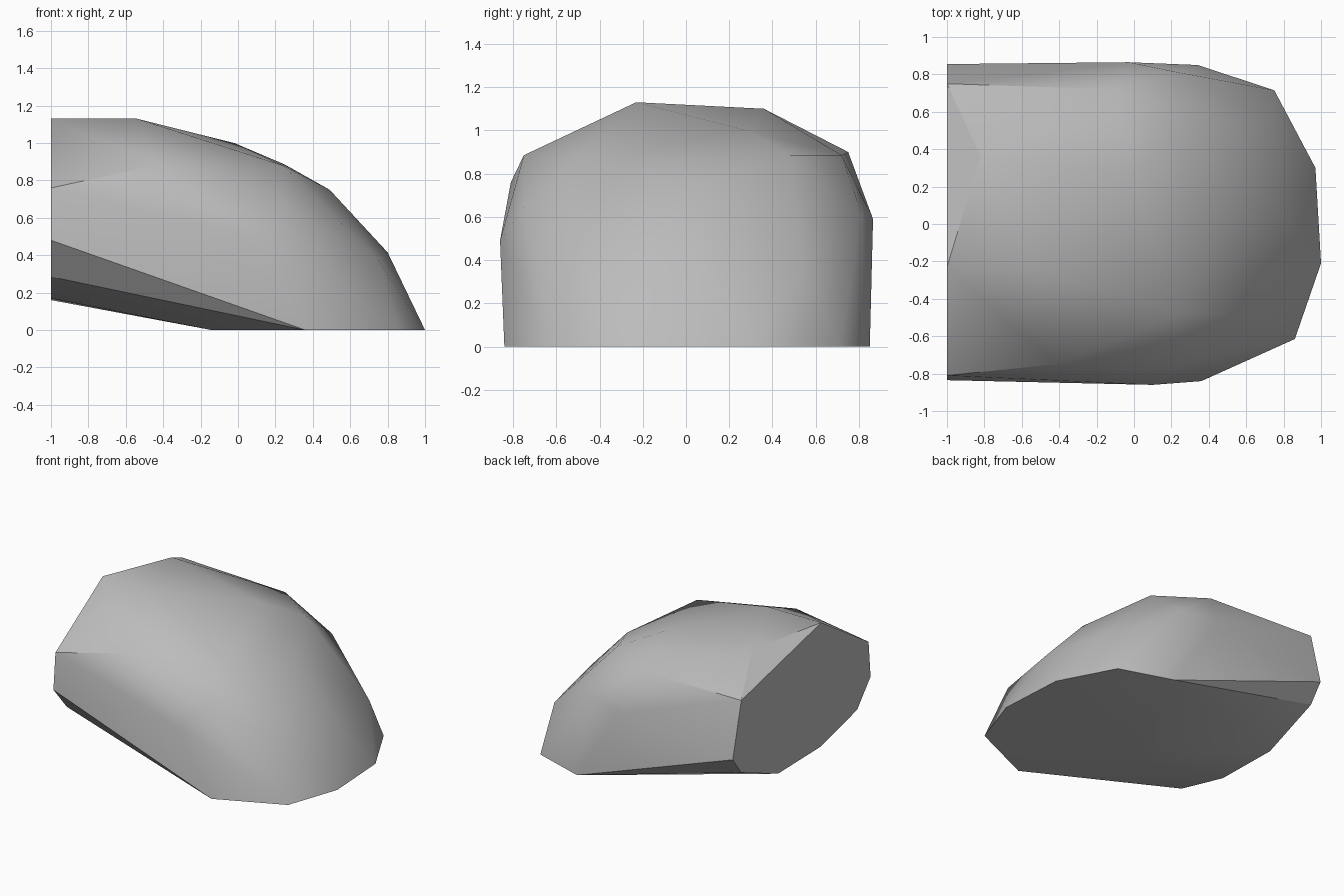
import bpy
import bmesh
import math

cube = bpy.data.objects.get("Cube")
if cube:
    bpy.data.objects.remove(cube, do_unlink=True)

stone = bpy.data.materials.new("stone grey")
stone.use_nodes = True
grey = (0.5, 0.5, 0.5, 1)
stone.diffuse_color = grey
stone.node_tree.nodes["Principled BSDF"].inputs["Base Color"].default_value = grey

# Flat cut end, as (y, z) corners
cut_x = -1
cut_end = [(-.23, 1.13), (-.81, .76), (-.835, .48), (-.67, .285), (-.22, .17),
           (.3, .16), (.75, .34), (.855, .48), (.75, .9)]
# Footprint on the ground, as (x, y) corners
footprint = [(.36, -.84), (.86, -.615), (1, -.21), (.97, .3), (.75, .715),
             (.34, .85), (-.14, -.2), (-.14, .3)]
# Corners of the rounded body
body = [(-.54, -.23, 1.13), (-.82, .36, 1.1), (-.02, .28, 1),
        (-.42, -.75, .885), (.24, -.48, .88), (.25, -.75, .645), (.1, -.86, .49),
        (.75, -.49, .375), (.49, .02, .75), (.8, .02, .415), (.75, .54, .34),
        (.25, .48, .885), (-.1, .72, .885), (.24, .81, .62), (-.03, .865, .59)]

corners = [(cut_x, y, z) for y, z in cut_end]
corners += [(x, y, 0) for x, y in footprint] + body

# Wrap the corners in a convex boulder and merge its flat facets
bm = bmesh.new()
for c in corners:
    bm.verts.new(c)
hull = bmesh.ops.convex_hull(bm, input=bm.verts)
loose = [v for v in bm.verts if not v.link_faces]
bmesh.ops.delete(bm, geom=loose, context='VERTS')
bmesh.ops.dissolve_limit(bm, angle_limit=math.radians(1), verts=bm.verts, edges=bm.edges)
bmesh.ops.recalc_face_normals(bm, faces=bm.faces)

mesh = bpy.data.meshes.new("boulder")
bm.to_mesh(mesh)
bm.free()
mesh.materials.append(stone)
boulder = bpy.data.objects.new("boulder", mesh)
bpy.context.collection.objects.link(boulder)

# Soft facets with crisp cut edges
bpy.ops.object.select_all(action='DESELECT')
boulder.select_set(True)
bpy.context.view_layer.objects.active = boulder
bpy.ops.object.shade_smooth_by_angle(angle=math.radians(30))
